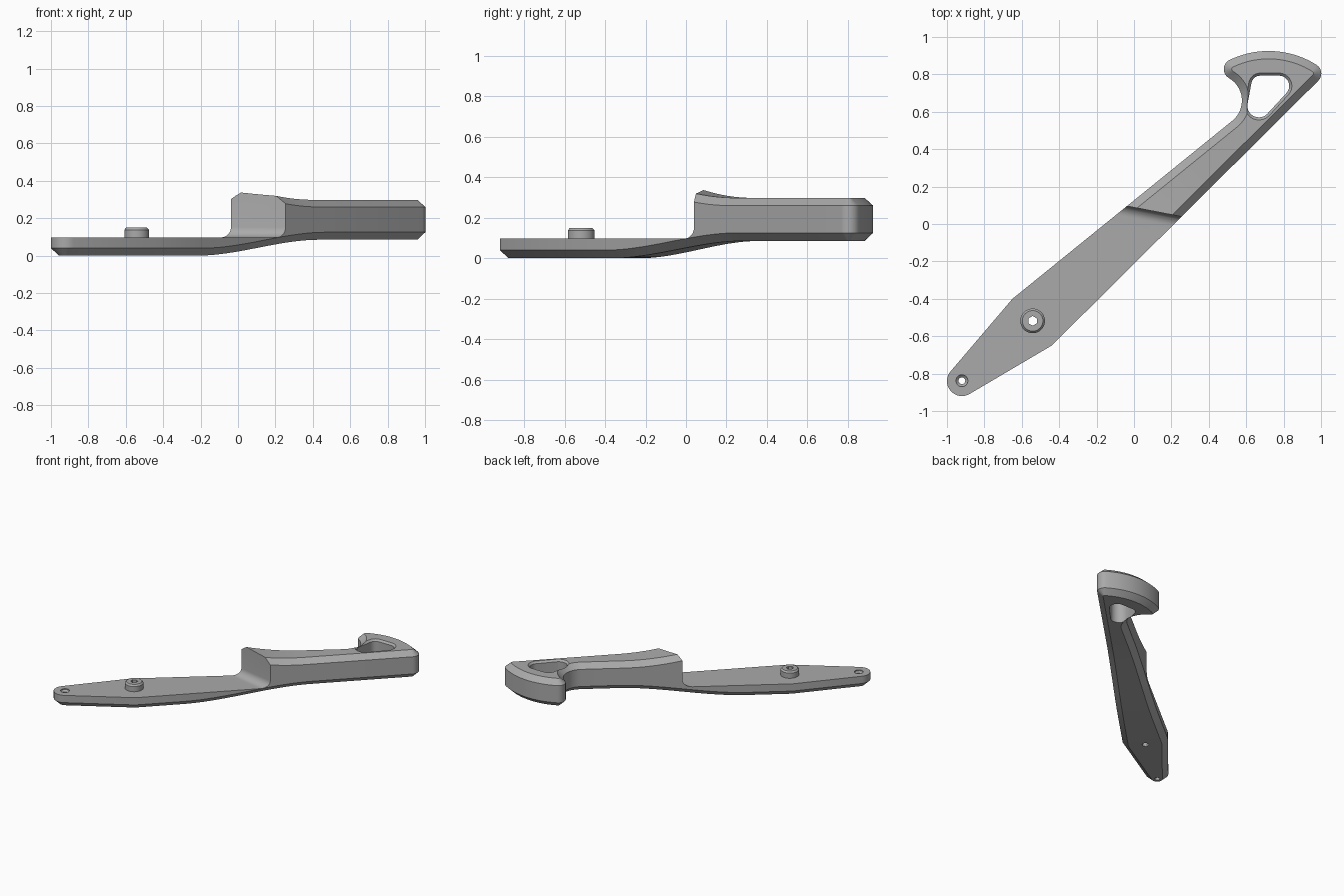
import bpy, bmesh
from math import cos, sin, radians, pi
from mathutils import Vector

cube = bpy.data.objects.get("Cube")
if cube:
    bpy.data.objects.remove(cube, do_unlink=True)

grey = bpy.data.materials.new("plain_grey")
grey.use_nodes = True
grey.diffuse_color = (0.4, 0.4, 0.4, 1)
grey.node_tree.nodes["Principled BSDF"].inputs["Base Color"].default_value = (0.4, 0.4, 0.4, 1)


def arc(cx, cy, r, start, end, n):
    steps = [radians(start + (end - start) * i / n) for i in range(n + 1)]
    return [Vector((cx + r * cos(a), cy + r * sin(a))) for a in steps]


def tidy(points):
    """Drop points that nearly repeat the one before."""
    out = []
    for p in points:
        if not out or (p - out[-1]).length > 0.004:
            out.append(p)
    return out


def inset(points, d):
    """Mitred inset of a counter-clockwise outline."""
    out = []
    for i, p in enumerate(points):
        a = (p - points[i - 1]).normalized()
        b = (points[(i + 1) % len(points)] - p).normalized()
        na, nb = Vector((-a.y, a.x)), Vector((-b.y, b.x))
        out.append(p + (na + nb) * (d / (1 + na.dot(nb))))
    return out


def at(points, z):
    return [Vector((p.x, p.y, z)) for p in points]


def loft(rings):
    """Closed solid through matching rings of points."""
    bm = bmesh.new()
    loops = [[bm.verts.new(p) for p in ring] for ring in rings]
    n = len(loops[0])
    for low, high in zip(loops, loops[1:]):
        for i in range(n):
            j = (i + 1) % n
            bm.faces.new((low[i], low[j], high[j], high[i]))
    bm.faces.new(loops[0][::-1])
    bm.faces.new(loops[-1])
    return bm


def make(name, bm):
    bmesh.ops.recalc_face_normals(bm, faces=bm.faces)
    mesh = bpy.data.meshes.new(name)
    bm.to_mesh(mesh)
    bm.free()
    mesh.materials.append(grey)
    obj = bpy.data.objects.new(name, mesh)
    bpy.context.collection.objects.link(obj)
    return obj


def activate(obj):
    bpy.ops.object.select_all(action='DESELECT')
    obj.select_set(True)
    bpy.context.view_layer.objects.active = obj


def cut(obj, cutter):
    activate(obj)
    mod = obj.modifiers.new("cut", 'BOOLEAN')
    mod.operation, mod.solver, mod.object = 'DIFFERENCE', 'EXACT', cutter
    bpy.ops.object.modifier_apply(modifier=mod.name)


# Arm outline: round tail, straight sides, fan-shaped head with hook and neck
outline = tidy(
    arc(-0.92, -0.84, 0.08, 140, 301, 16)
    + [Vector((-0.44, -0.65))]
    + arc(0.9465, 0.8047, 0.055, -45, 57.8, 9)
    + arc(0.72, 0.445, 0.48, 57.8, 115.8, 18)
    + arc(0.535, 0.828, 0.055, 115.8, 240, 11)
    + arc(0.438, 0.66, 0.139, 60, -50.6, 14)
    + [Vector((-0.65, -0.40))])
inner = inset(outline, 0.042)

# Arm: rings are levels 0 to 3, then shaped to the long profile
bm = loft([at(inner, 0), at(outline, 1), at(outline, 2), at(inner, 3)])
axis = Vector((0.68, 0.733, 0)).normalized()
for k in range(25):
    bmesh.ops.bisect_plane(bm, geom=bm.verts[:] + bm.edges[:] + bm.faces[:], dist=1e-5,
                           plane_co=axis * (-0.42 + 0.04 * k), plane_no=axis)
for v in bm.verts:
    s, level = v.co.dot(axis), v.co.z
    t = min(max((s + 0.42) / 0.92, 0), 1)
    bottom = 0.085 * t * t * (3 - 2 * t)
    top = 0.298 + 0.042 * min(max((0.46 - s) / 0.4, 0), 1) ** 2
    heights = [bottom, bottom + 0.04, top - 0.038, top]
    i = min(int(level), 2)
    v.co.z = heights[i] + (heights[i + 1] - heights[i]) * (level - i)
arm = make("arm", bm)

# Raised boss on the low plate
boss_x, boss_y = -0.542, -0.518
boss = make("boss", loft([at(arc(boss_x, boss_y, r, 0, 352.5, 47), z)
                          for r, z in ((0.066, 0.06), (0.066, 0.138), (0.055, 0.15))]))

# Step cutter: floor of the low plate, fillet, slanted upright face
along, across = Vector((0.982, -0.19, 0)), Vector((0.19, 0.982, 0))
profile = [Vector((-2, 0.097))] + arc(0.032, 0.152, 0.055, -90, 0, 8)
profile += [Vector((0.087, 0.6)), Vector((-2, 0.6))]
step = make("step_cutter", loft([[along * d + across * p.x + Vector((0, 0, p.y)) for p in profile]
                                 for d in (-2, 2)]))

# Head opening: rounded triangle with a softened upper rim
opening = tidy(
    arc(0.668, 0.632, 0.062, 175, 312, 10)
    + arc(0.775, 0.738, 0.055, -42, 85, 10)
    + arc(0.675, 0.745, 0.048, 90, 172, 7))
rim = inset(opening, -0.014)
head_hole = make("head_hole_cutter", loft([at(opening, -0.1), at(opening, 0.284),
                                           at(rim, 0.298), at(rim, 0.5)]))

# Countersunk tail hole and six-sided boss hole
tail_hole = make("tail_hole_cutter", loft([at(arc(-0.92, -0.838, r, 0, 345, 23), z)
                                           for r, z in ((0.018, -0.1), (0.018, 0.078),
                                                        (0.032, 0.09), (0.032, 0.3))]))
boss_hole = make("boss_hole_cutter", loft([at(arc(boss_x, boss_y, 0.026, 30, 330, 5), z)
                                           for z in (-0.1, 0.4)]))

for cutter in (step, head_hole, tail_hole, boss_hole):
    cut(arm, cutter)
cut(boss, boss_hole)
for cutter in (step, head_hole, tail_hole, boss_hole):
    bpy.data.objects.remove(cutter, do_unlink=True)

for part in (arm, boss):
    activate(part)
    bpy.ops.object.shade_smooth_by_angle(angle=radians(25))
